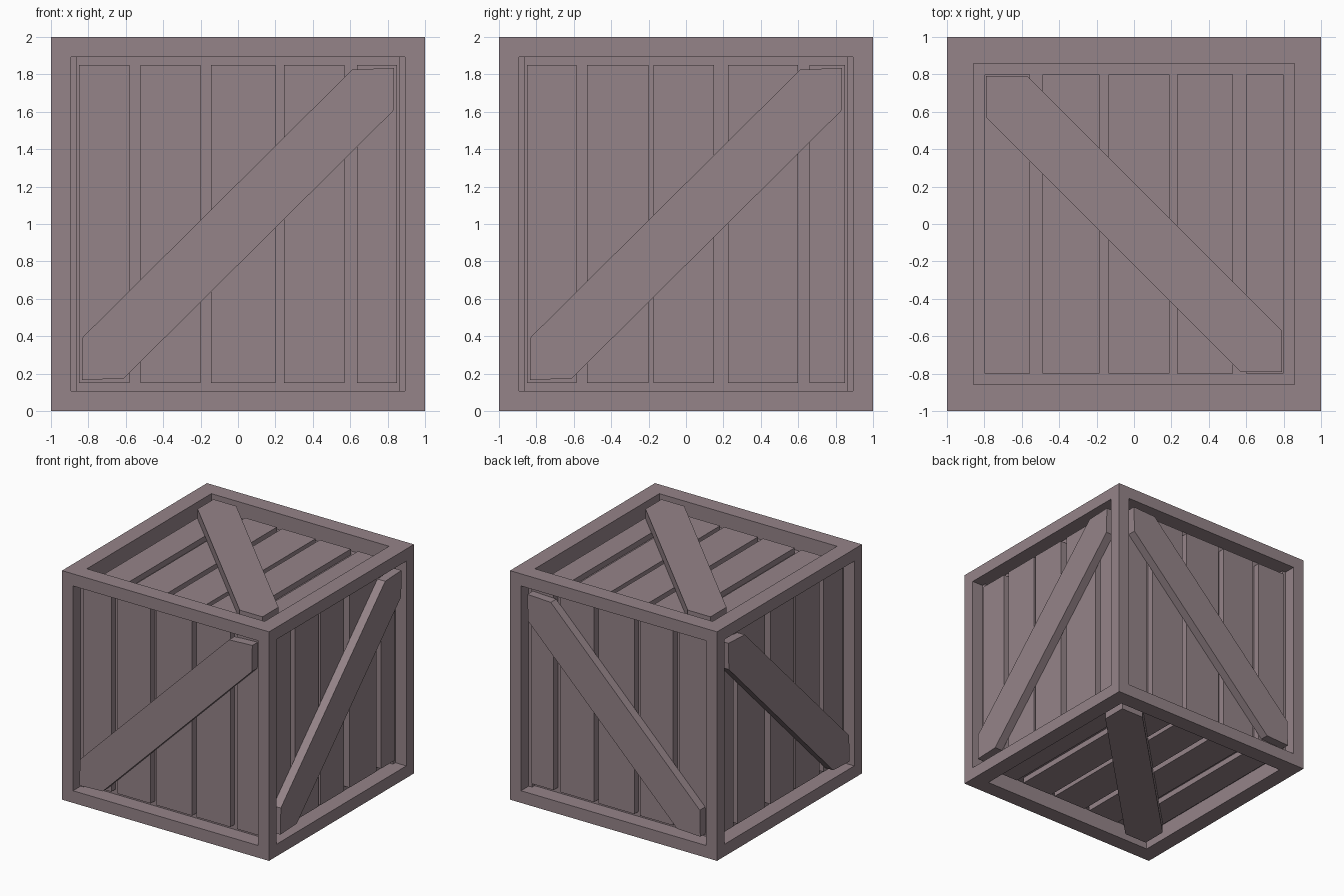
import bpy, bmesh
from mathutils import Vector

if "Cube" in bpy.data.objects:
    bpy.data.objects.remove(bpy.data.objects["Cube"])

X, Y, Z = Vector((1, 0, 0)), Vector((0, 1, 0)), Vector((0, 0, 1))

wood = bpy.data.materials.new("wood")
wood.diffuse_color = (0.30, 0.23, 0.25, 1)
wood.use_nodes = True
wood.node_tree.nodes["Principled BSDF"].inputs["Base Color"].default_value = wood.diffuse_color

FLOOR = 0.14  # depth of the pocket behind the planks


def add_object(name, bm):
    bmesh.ops.recalc_face_normals(bm, faces=bm.faces)
    mesh = bpy.data.meshes.new(name)
    bm.to_mesh(mesh)
    bm.free()
    mesh.materials.append(wood)
    obj = bpy.data.objects.new(name, mesh)
    bpy.context.collection.objects.link(obj)


def prism(bm, side, outline, low, high):
    """Extrude a 2D outline on a crate side between two heights along its normal."""
    u, v, n = side
    rings = [[bm.verts.new(Z + u * a + v * b + n * c) for a, b in outline]
             for c in (low, high)]
    bm.faces.new(rings[0])
    bm.faces.new(rings[1])
    for i in range(len(outline)):
        j = (i + 1) % len(outline)
        bm.faces.new((rings[0][i], rings[0][j], rings[1][j], rings[1][i]))


# Frame: cube with a rectangular pocket pressed into every face
bm = bmesh.new()
bmesh.ops.create_cube(bm, size=2)
bmesh.ops.translate(bm, verts=bm.verts, vec=Z)
for face in list(bm.faces):
    n = face.normal.copy()
    border = 0.2 if abs(n.z) > 0.5 else 0.15
    bmesh.ops.inset_individual(bm, faces=[face], thickness=border)
    floor = bmesh.ops.extrude_discrete_faces(bm, faces=[face])["faces"][0]
    bmesh.ops.translate(bm, verts=floor.verts, vec=-n * FLOOR)
add_object("frame", bm)

# Gaps between the planks, and half of each diagonal brace (other half by symmetry)
FRONT_GAPS = [(-0.58, -0.52), (-0.20, -0.145), (0.20, 0.245), (0.57, 0.635)]
SIDE_GAPS = [(-0.585, -0.53), (-0.20, -0.175), (0.15, 0.225), (0.60, 0.66)]
TOP_GAPS = [(-0.555, -0.49), (-0.185, -0.135), (0.19, 0.23), (0.53, 0.60)]
SIDE_BRACE = [(-0.83, -0.605), (-0.835, -0.835), (-0.61, -0.825)]
TOP_BRACE = [(-0.79, 0.57), (-0.79, 0.79), (-0.57, 0.79)]

# name: (axes u, v, outward normal), gaps, brace, opening half size, plank depth
SIDES = {
    "front": ((X, Z, -Y), FRONT_GAPS, SIDE_BRACE, 0.85, 0.08),
    "back": ((X, Z, Y), FRONT_GAPS, SIDE_BRACE, 0.85, 0.08),
    "right": ((Y, Z, X), SIDE_GAPS, SIDE_BRACE, 0.85, 0.08),
    "left": ((Y, Z, -X), SIDE_GAPS, SIDE_BRACE, 0.85, 0.08),
    "top": ((X, Y, Z), TOP_GAPS, TOP_BRACE, 0.80, 0.09),
    "bottom": ((X, -Y, -Z), TOP_GAPS, TOP_BRACE, 0.80, 0.09),
}

for name, (side, gaps, half_brace, h, depth) in SIDES.items():
    # Planks
    bm = bmesh.new()
    edges = [-h] + [e for gap in gaps for e in gap] + [h]
    for a, b in zip(edges[::2], edges[1::2]):
        prism(bm, side, [(a, -h), (b, -h), (b, h), (a, h)], 1 - FLOOR, 1 - depth)
    add_object(name + "_planks", bm)

    # Diagonal brace
    bm = bmesh.new()
    outline = half_brace + [(-a, -b) for a, b in half_brace]
    prism(bm, side, outline, 1 - depth, 0.995)
    add_object(name + "_brace", bm)
